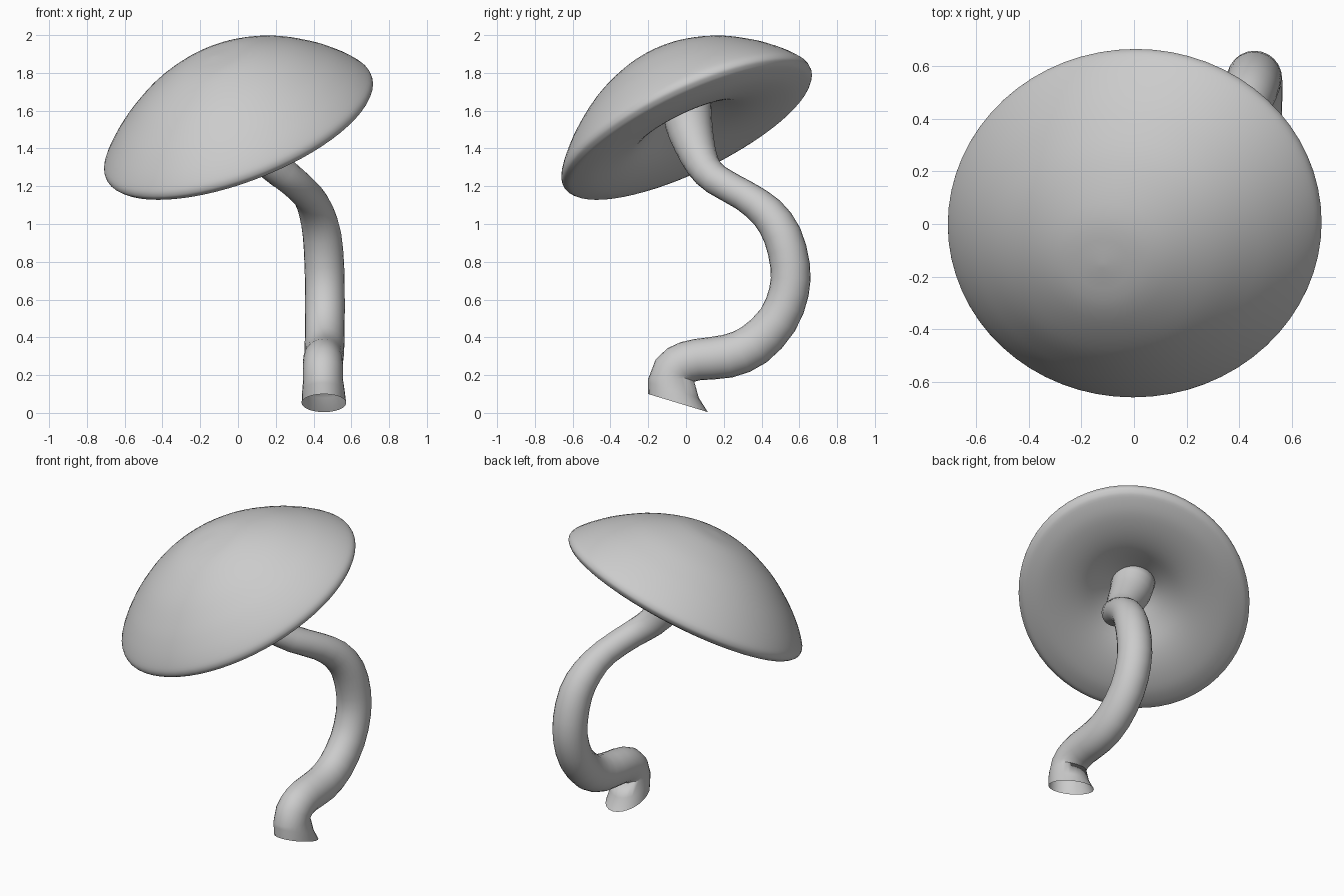
import bpy, bmesh, math
from mathutils import Vector

if "Cube" in bpy.data.objects:
    bpy.data.objects.remove(bpy.data.objects["Cube"])


def loft(name, rings, close_start=False, close_end=False):
    """Skin a list of equal-sized vertex rings into a smooth mesh."""
    bm = bmesh.new()
    rows = [[bm.verts.new(p) for p in ring] for ring in rings]
    n = len(rows[0])
    for a, b in zip(rows, rows[1:]):
        for i in range(n):
            j = (i + 1) % n
            bm.faces.new((a[i], a[j], b[j], b[i]))
    for row, close in ((rows[0], close_start), (rows[-1], close_end)):
        if close:
            centre = bm.verts.new(sum((v.co for v in row), Vector()) / n)
            for i in range(n):
                bm.faces.new((row[i], row[(i + 1) % n], centre))
    bmesh.ops.recalc_face_normals(bm, faces=bm.faces)
    for f in bm.faces:
        f.smooth = True
    mesh = bpy.data.meshes.new(name)
    bm.to_mesh(mesh)
    bm.free()
    obj = bpy.data.objects.new(name, mesh)
    bpy.context.collection.objects.link(obj)
    return obj


def ellipse(centre, u, v, n):
    """Closed ring spanned by two half-axis vectors."""
    return [centre + u * math.cos(2 * math.pi * i / n)
            + v * math.sin(2 * math.pi * i / n) for i in range(n)]


def smooth_path(pts, steps):
    """Catmull-Rom interpolation through the points."""
    pts = [Vector(p) for p in pts]
    ext = [2 * pts[0] - pts[1]] + pts + [2 * pts[-1] - pts[-2]]
    out = []
    for a, b, c, d in zip(ext, ext[1:], ext[2:], ext[3:]):
        for k in range(steps):
            t = k / steps
            out.append(0.5 * (2 * b + (c - a) * t + (2 * a - 5 * b + 4 * c - d) * t * t
                              + (3 * b - a - 3 * c + d) * t ** 3))
    return out + [pts[-1]]


# Cap: (relative radius, height) profile swept round a rim on a sloping plane
half_x = Vector((0.71, 0, 0.71 * 0.33))
half_y = Vector((0, 0.66, 0.66 * 0.43))
axis = half_x.cross(half_y).normalized()
origin = Vector((0, 0, 1.525))
profile = [(0.02, 0.417), (0.27, 0.395), (0.54, 0.312), (0.75, 0.205), (0.89, 0.11),
           (0.98, 0.03), (1.0, -0.01), (0.985, -0.035), (0.94, -0.055),
           (0.8, -0.075), (0.62, -0.068), (0.45, -0.035), (0.28, 0.03),
           (0.14, 0.085), (0.02, 0.1)]
loft("mushroom_cap",
     [ellipse(origin + axis * p.y, half_x * p.x, half_y * p.x, 64)
      for p in smooth_path(profile, 4)], True, True)

# Stem: tube along an S-shaped path (x, y, z, radius), flared at both ends
path = [(0.455, -0.042, 0.052, 0.165), (0.45, -0.08, 0.18, 0.12), (0.45, -0.035, 0.25, 0.112),
        (0.45, 0.06, 0.282, 0.11), (0.455, 0.22, 0.30, 0.115), (0.458, 0.36, 0.36, 0.114),
        (0.46, 0.485, 0.49, 0.108), (0.46, 0.545, 0.64, 0.106), (0.457, 0.551, 0.78, 0.105),
        (0.445, 0.51, 0.94, 0.102), (0.415, 0.43, 1.06, 0.093), (0.37, 0.31, 1.15, 0.082),
        (0.28, 0.16, 1.235, 0.082), (0.19, 0.09, 1.31, 0.09), (0.11, 0.045, 1.42, 0.108),
        (0.04, 0.015, 1.53, 0.125), (0.0, 0.0, 1.65, 0.132)]
points = smooth_path(path, 2)
centres = [p.to_3d() for p in points]
rings = []
for i, c in enumerate(centres):
    r = points[i].w
    side = min(r, 0.105)if i < 18 else r
    t = centres[min(i + 1, len(centres) - 1)] - centres[max(i - 1, 0)]
    if i < 2:  # slanted, oval foot
        t, side = Vector((0, 0.29, 0.957)), 0.118 - 0.006 * i
    v = t.cross(Vector((1, 0, 0))).normalized()
    u = v.cross(t).normalized()
    rings.append(ellipse(c, u * side, v * r, 24))
loft("mushroom_stem", rings, False, True)
